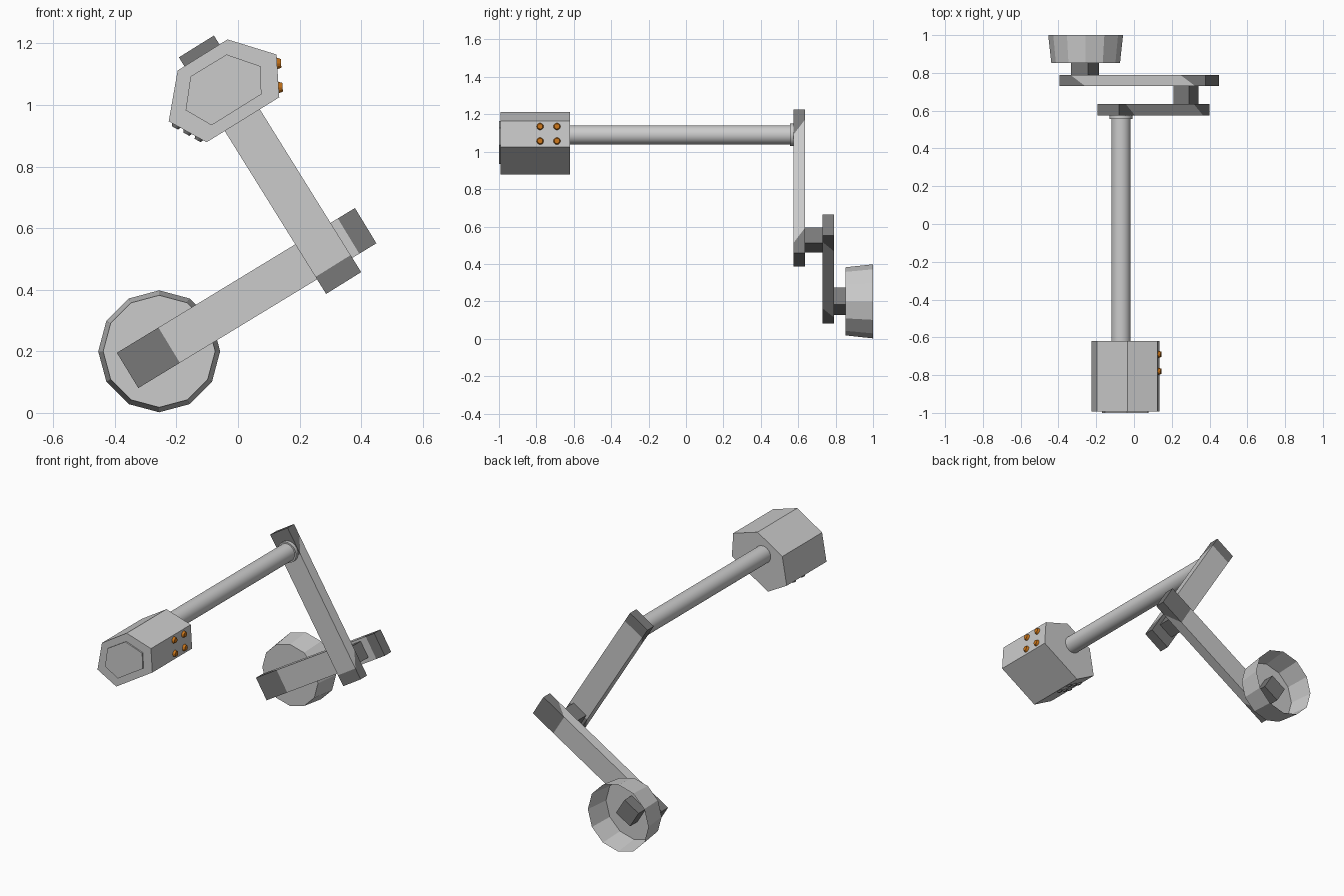
import bpy, bmesh
from math import radians
from mathutils import Matrix, Vector

cube = bpy.data.objects.get("Cube")
if cube:
    bpy.data.objects.remove(cube, do_unlink=True)


def material(name, rgb):
    m = bpy.data.materials.new(name)
    m.use_nodes = True
    m.diffuse_color = (*rgb, 1)
    m.node_tree.nodes["Principled BSDF"].inputs["Base Color"].default_value = (*rgb, 1)
    return m


LIGHT = material("light grey metal", (0.6, 0.6, 0.6))
DARK = material("dark grey rubber", (0.19, 0.19, 0.19))
ORANGE = material("orange button", (0.6, 0.18, 0.01))


def finish(name, bm, *mats, smooth=False):
    bmesh.ops.recalc_face_normals(bm, faces=bm.faces)
    me = bpy.data.meshes.new(name)
    bm.to_mesh(me)
    bm.free()
    for m in mats:
        me.materials.append(m)
    ob = bpy.data.objects.new(name, me)
    bpy.context.collection.objects.link(ob)
    if smooth:
        bpy.ops.object.select_all(action='DESELECT')
        ob.select_set(True)
        bpy.context.view_layer.objects.active = ob
        bpy.ops.object.shade_smooth_by_angle(angle=radians(40))
    return ob


def prism(name, outline, y0, y1, mat):
    """Extrude an x/z outline along y."""
    bm = bmesh.new()
    face = bm.faces.new([bm.verts.new((x, y0, z)) for x, z in outline])
    ext = bmesh.ops.extrude_face_region(bm, geom=[face], use_keep_orig=True)
    new = [v for v in ext["geom"] if isinstance(v, bmesh.types.BMVert)]
    bmesh.ops.translate(bm, vec=(0, y1 - y0, 0), verts=new)
    return finish(name, bm, mat)


def cylinder(name, x, z, y0, y1, r0, r1, sides, mat, open_back=False):
    """Round part along y."""
    bm = bmesh.new()
    bmesh.ops.create_cone(bm, cap_ends=True, segments=sides, radius1=r0, radius2=r1, depth=y1 - y0)
    bmesh.ops.rotate(bm, matrix=Matrix.Rotation(radians(-90), 3, 'X'), verts=bm.verts)
    bmesh.ops.translate(bm, vec=(x, (y0 + y1) / 2, z), verts=bm.verts)
    if open_back:
        back = [f for f in bm.faces if f.calc_center_median().y > y1 - 0.001]
        bmesh.ops.delete(bm, geom=back, context='FACES_ONLY')
    return finish(name, bm, mat, smooth=not open_back)


def peg(name, x, z, y0, y1, size, angle):
    """Square peg along y, turned with the arms."""
    bm = bmesh.new()
    bmesh.ops.create_cube(bm, size=1)
    bm.transform(Matrix.Translation((x, (y0 + y1) / 2, z))
                 @ Matrix.Rotation(radians(-angle), 4, 'Y')
                 @ Matrix.Diagonal((size, y1 - y0, size, 1)))
    return finish(name, bm, DARK)


def arm(name, x, z, y0, y1, angle, length=0.905, width=0.134, long=0.158, short=0.065):
    """Flat bar with dark ends whose borders slope through the thickness."""
    bm = bmesh.new()
    h, w = length / 2, width / 2
    rings = []
    for front, back in ((-h, -h), (long - h, short - h), (h - short, h - long), (h, h)):
        rings.append([bm.verts.new(p) for p in
                      ((front, y0, -w), (front, y0, w), (back, y1, w), (back, y1, -w))])
    for i, (a, b) in enumerate(zip(rings, rings[1:])):
        for k in range(4):
            n = (k + 1) % 4
            bm.faces.new((a[k], a[n], b[n], b[k])).material_index = int(i != 1)
    for ring in (rings[0], rings[-1]):
        bm.faces.new(ring).material_index = 1
    bm.transform(Matrix.Translation((x, 0, z)) @ Matrix.Rotation(radians(-angle), 4, 'Y'))
    return finish(name, bm, LIGHT, DARK)


def buttons(name, a, b, fractions, rows, radius, height, mat):
    """Grid of studs on the head side between two outline corners."""
    a, b = Vector((a[0], 0, a[1])), Vector((b[0], 0, b[1]))
    d = b - a
    normal = Vector((-d.z, 0, d.x)).normalized()
    turn = normal.to_track_quat('Z', 'Y').to_matrix().to_4x4()
    bm = bmesh.new()
    for t in fractions:
        for y in rows:
            spot = a + d * t + Vector((0, y, 0)) + normal * height * 0.4
            bmesh.ops.create_cone(bm, cap_ends=True, segments=12, radius1=radius,
                                  radius2=radius * 0.7, depth=height * 1.2,
                                  matrix=Matrix.Translation(spot) @ turn)
    return finish(name, bm, mat)


# Head: uneven hexagonal block with a raised front panel
head = [(-0.034, 1.213), (0.125, 1.164), (0.134, 1.025),
        (-0.102, 0.879), (-0.225, 0.947), (-0.196, 1.112)]
panel = [(-0.037, 1.164), (0.073, 1.126), (0.076, 1.035),
         (-0.086, 0.934), (-0.17, 0.983), (-0.154, 1.093)]
prism("head", head, -0.992, -0.62, LIGHT)
prism("front_panel", panel, -1.0, -0.991, LIGHT)
buttons("side_buttons", head[1], head[2], (0.21, 0.77), (-0.78, -0.69), 0.02, 0.013, ORANGE)
buttons("lower_studs", head[3], head[4], (0.2, 0.5, 0.8), (-0.8, -0.72), 0.016, 0.009, DARK)

# Long rod and its collar
cylinder("rod", -0.069, 1.09, -0.63, 0.58, 0.051, 0.051, 32, LIGHT)
cylinder("rod_collar", -0.069, 1.09, 0.555, 0.58, 0.06, 0.06, 32, LIGHT)

# Two hinged arms and the pegs joining them
arm("upper_arm", 0.104, 0.806, 0.575, 0.635, -58.1)
arm("lower_arm", 0.028, 0.373, 0.73, 0.79, 31.3)
peg("elbow_peg", 0.275, 0.528, 0.63, 0.735, 0.097, 31.5)
peg("base_peg", -0.26, 0.2, 0.785, 0.92, 0.107, 31.5)

# Open-backed base cup
cylinder("base_cup", -0.256, 0.2, 0.853, 1.0, 0.182, 0.198, 12, LIGHT, open_back=True)
